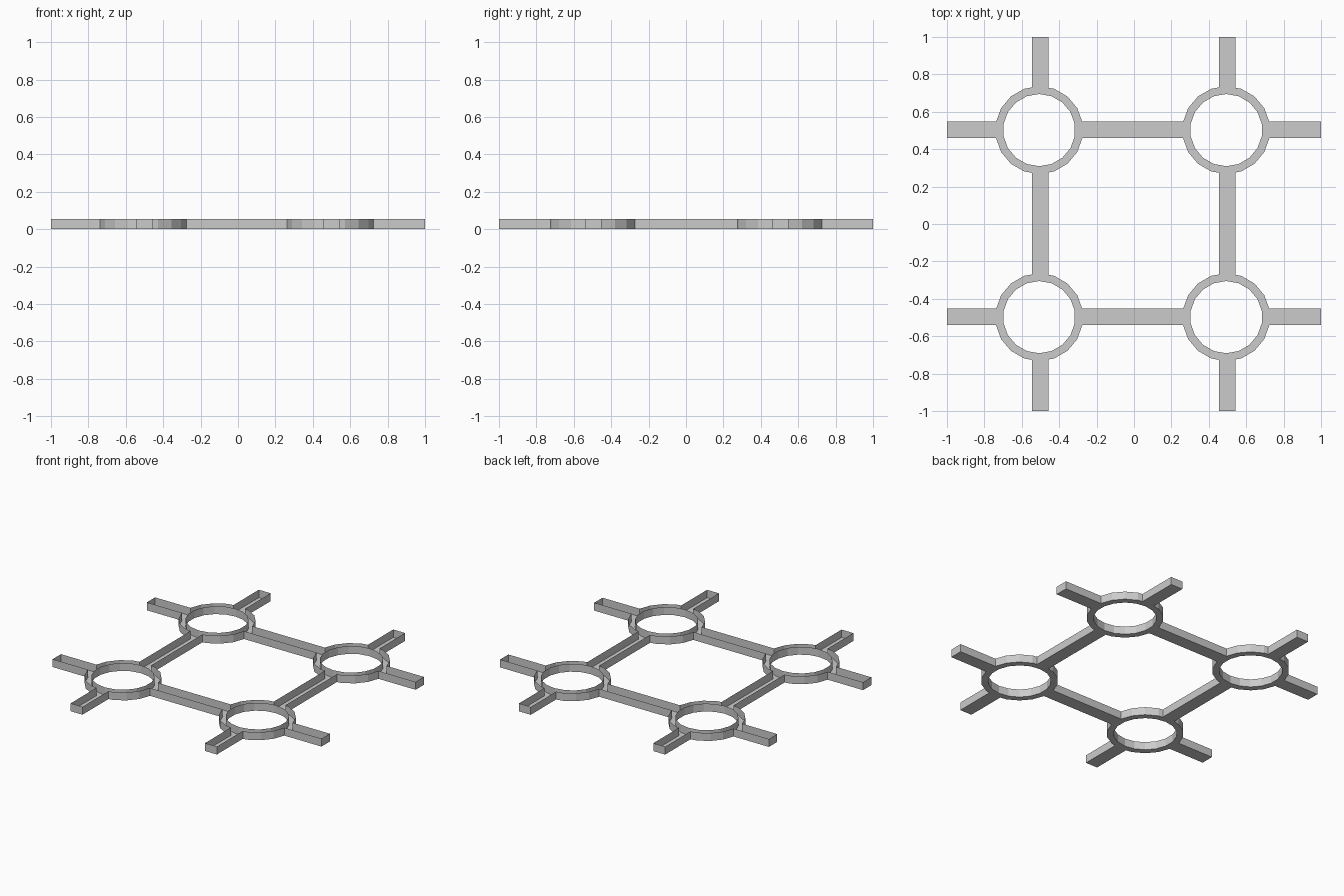
import bpy, bmesh
from math import cos, sin, radians

if "Cube" in bpy.data.objects:
    bpy.data.objects.remove(bpy.data.objects["Cube"])

H = 0.053            # wall height
W = 0.044            # half width of a channel
R_OUT, R_IN = 0.235, 0.193


def prism(name, pts, z0, z1):
    """Closed prism standing on a plan outline."""
    bm = bmesh.new()
    base = bm.faces.new([bm.verts.new((x, y, z0)) for x, y in pts])
    ext = bmesh.ops.extrude_face_region(bm, geom=[base], use_keep_orig=True)
    for v in ext["geom"]:
        if isinstance(v, bmesh.types.BMVert):
            v.co.z = z1
    bmesh.ops.recalc_face_normals(bm, faces=bm.faces)
    me = bpy.data.meshes.new(name)
    bm.to_mesh(me)
    bm.free()
    ob = bpy.data.objects.new(name, me)
    bpy.context.collection.objects.link(ob)
    return ob


def rect(x0, x1, y0, y1):
    return [(x0, y0), (x1, y0), (x1, y1), (x0, y1)]


def circle(cx, cy, r, n=18):
    return [(cx + r * cos(radians(10 + 360 / n * k)),
             cy + r * sin(radians(10 + 360 / n * k))) for k in range(n)]


def boolean(ob, other, op):
    m = ob.modifiers.new(op, 'BOOLEAN')
    m.operation, m.object, m.solver = op, other, 'EXACT'
    bpy.context.view_layer.objects.active = ob
    bpy.ops.object.modifier_apply(modifier=m.name)
    bpy.data.objects.remove(other)


# crossing bars
centres = [(x, y) for x in (-0.507, 0.493) for y in (-0.498, 0.502)]
frame = prism("grid_tray", rect(-1, 1, -0.497 - W, -0.497 + W), 0, H)
boolean(frame, prism("bar", rect(-1, 1, 0.503 - W, 0.503 + W), 0, H), 'UNION')
for x in (-0.501, 0.499):
    boolean(frame, prism("bar", rect(x - W, x + W, -1, 1), 0, H), 'UNION')

# round nodes with through holes
for cx, cy in centres:
    boolean(frame, prism("node", circle(cx, cy, R_OUT), 0, H), 'UNION')
for cx, cy in centres:
    boolean(frame, prism("hole", circle(cx, cy, R_IN), -0.1, H + 0.1), 'DIFFERENCE')

# open the top so that only the floor and thin walls remain
bm = bmesh.new()
bm.from_mesh(frame.data)
bm.normal_update()
bmesh.ops.delete(bm, geom=[f for f in bm.faces if f.normal.z > 0.5], context='FACES')
bm.to_mesh(frame.data)
bm.free()
